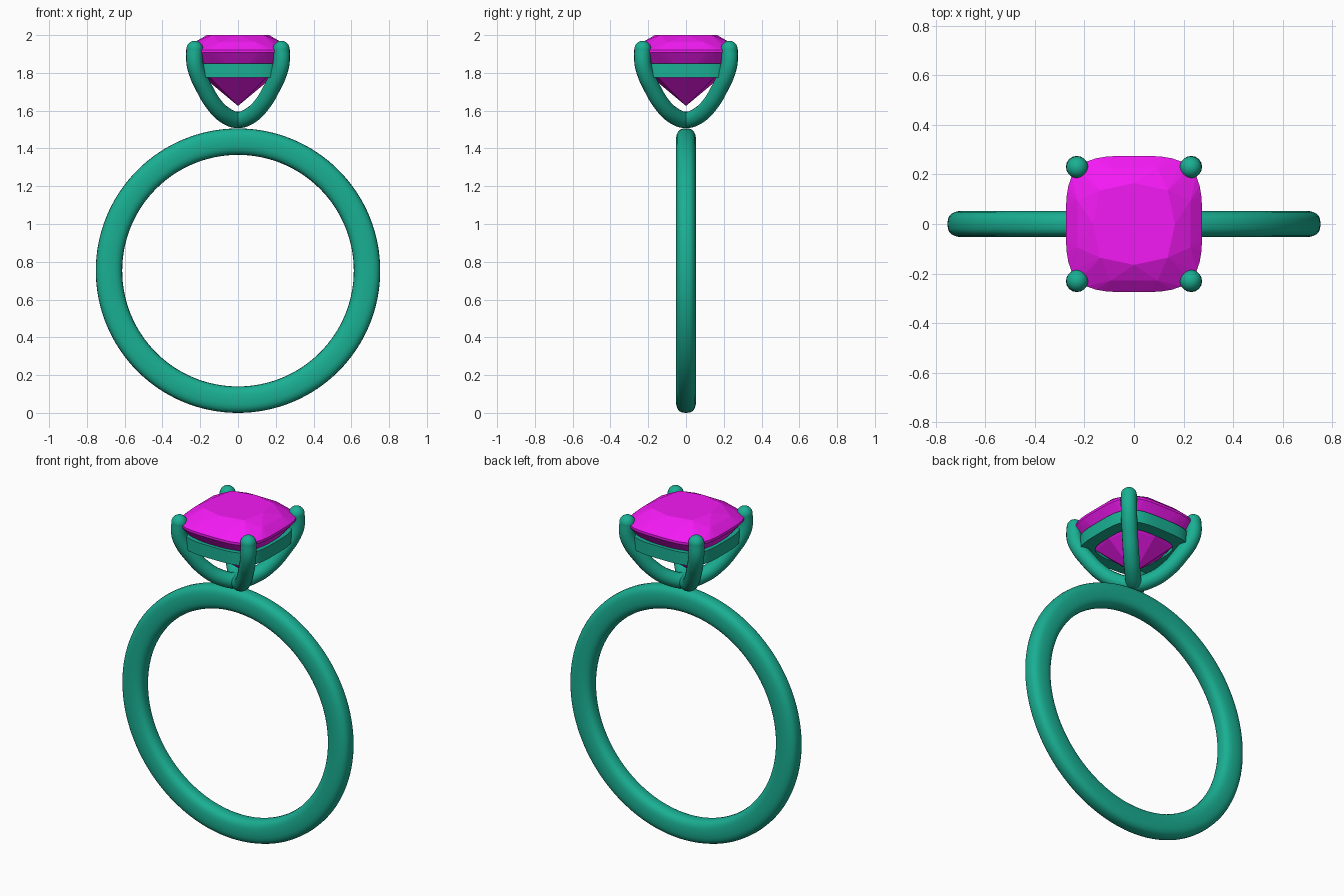
import bpy, bmesh, math
from math import cos, sin, pi

if "Cube" in bpy.data.objects:
    bpy.data.objects.remove(bpy.data.objects["Cube"])


def material(name, color):
    m = bpy.data.materials.new(name)
    m.diffuse_color = color
    m.use_nodes = True
    m.node_tree.nodes["Principled BSDF"].inputs["Base Color"].default_value = m.diffuse_color
    return m


METAL = material("teal_metal", (0.01, 0.43, 0.29, 1))
STONE = material("magenta_stone", (0.9, 0.01, 0.9, 1))


def finish(bm, name, mat, angle=None):
    bmesh.ops.recalc_face_normals(bm, faces=bm.faces)
    me = bpy.data.meshes.new(name)
    bm.to_mesh(me)
    bm.free()
    ob = bpy.data.objects.new(name, me)
    bpy.context.collection.objects.link(ob)
    me.materials.append(mat)
    if angle:
        smooth(ob, angle)
    return ob


def smooth(ob, angle):
    bpy.ops.object.select_all(action='DESELECT')
    ob.select_set(True)
    bpy.context.view_layer.objects.active = ob
    bpy.ops.object.shade_smooth_by_angle(angle=math.radians(angle))


def superellipse(a, b, n, t):
    p = 2 / n
    c, s = cos(t), sin(t)
    return (a * math.copysign(abs(c) ** p, c), b * math.copysign(abs(s) ** p, s))


def cushion(scale, z, count, offset=0.0):
    """Ring of points on the rounded-square stone outline, at even angles."""
    pts = []
    for i in range(count):
        t = 2 * pi * (i + offset) / count
        r = 0.275 * scale / (abs(cos(t)) ** 3.6 + abs(sin(t)) ** 3.6) ** (1 / 3.6)
        pts.append((r * cos(t), r * sin(t), z))
    return pts


def loft(rings, name, mat, angle):
    """Skin a closed series of closed rings."""
    bm = bmesh.new()
    vs = [[bm.verts.new(p) for p in ring] for ring in rings]
    n, m = len(vs), len(vs[0])
    for i in range(n):
        for j in range(m):
            a, b = vs[i], vs[(i + 1) % n]
            bm.faces.new((a[j], a[(j + 1) % m], b[(j + 1) % m], b[j]))
    return finish(bm, name, mat, angle)


# Finger band: soft rounded-rectangle section swept around the finger
section = [superellipse(0.07, 0.053, 2.7, 2 * pi * k / 24) for k in range(24)]
band = []
for i in range(128):
    t = 2 * pi * i / 128
    band.append([((0.683 + u) * cos(t), v, 0.753 + (0.683 + u) * sin(t)) for u, v in section])
loft(band, "band", METAL, 50)

# Gallery rail under the stone
loft([cushion(0.92, 1.775, 64), cushion(0.92, 1.85, 64),
      cushion(0.74, 1.85, 64), cushion(0.66, 1.775, 64)], "gallery_rail", METAL, 35)

# Prongs: two crossing arches, each with two ball tips
half = [(0.07, 1.577), (0.13, 1.637), (0.182, 1.725), (0.216, 1.8), (0.23, 1.86), (0.229, 1.927)]
path = [(-d, z) for d, z in reversed(half)] + [(0, 1.551)] + half
for name, sy in (("prong_arch_a", 1), ("prong_arch_b", -1)):
    cu = bpy.data.curves.new(name, 'CURVE')
    cu.dimensions = '3D'
    cu.bevel_depth = 0.044
    cu.bevel_resolution = 6
    cu.resolution_u = 6
    sp = cu.splines.new('BEZIER')
    sp.bezier_points.add(len(path) - 1)
    for bp, (d, z) in zip(sp.bezier_points, path):
        bp.co = (d, d * sy, z)
        bp.handle_left_type = bp.handle_right_type = 'AUTO'
    ob = bpy.data.objects.new(name, cu)
    bpy.context.collection.objects.link(ob)
    cu.materials.append(METAL)
    bpy.ops.object.select_all(action='DESELECT')
    ob.select_set(True)
    bpy.context.view_layer.objects.active = ob
    bpy.ops.object.convert(target='MESH')
    smooth(bpy.context.view_layer.objects.active, 50)
    for side in (-1, 1):
        bm = bmesh.new()
        bmesh.ops.create_uvsphere(bm, u_segments=24, v_segments=14, radius=0.044)
        bmesh.ops.translate(bm, verts=bm.verts, vec=(side * 0.229, side * sy * 0.229, 1.926))
        finish(bm, name + ("_left_tip" if side < 0 else "_right_tip"), METAL, 50)

# Cushion-cut stone: facets from the hull of table, crown, girdle, pavilion and culet
bm = bmesh.new()
points = (cushion(0.6, 2.0, 8) + cushion(0.84, 1.963, 8, 0.5)
          + cushion(1.0, 1.922, 48) + cushion(1.0, 1.908, 48)
          + cushion(0.64, 1.772, 8) + [(0, 0, 1.625)])
for p in points:
    bm.verts.new(p)
bmesh.ops.convex_hull(bm, input=bm.verts)
finish(bm, "stone", STONE)
